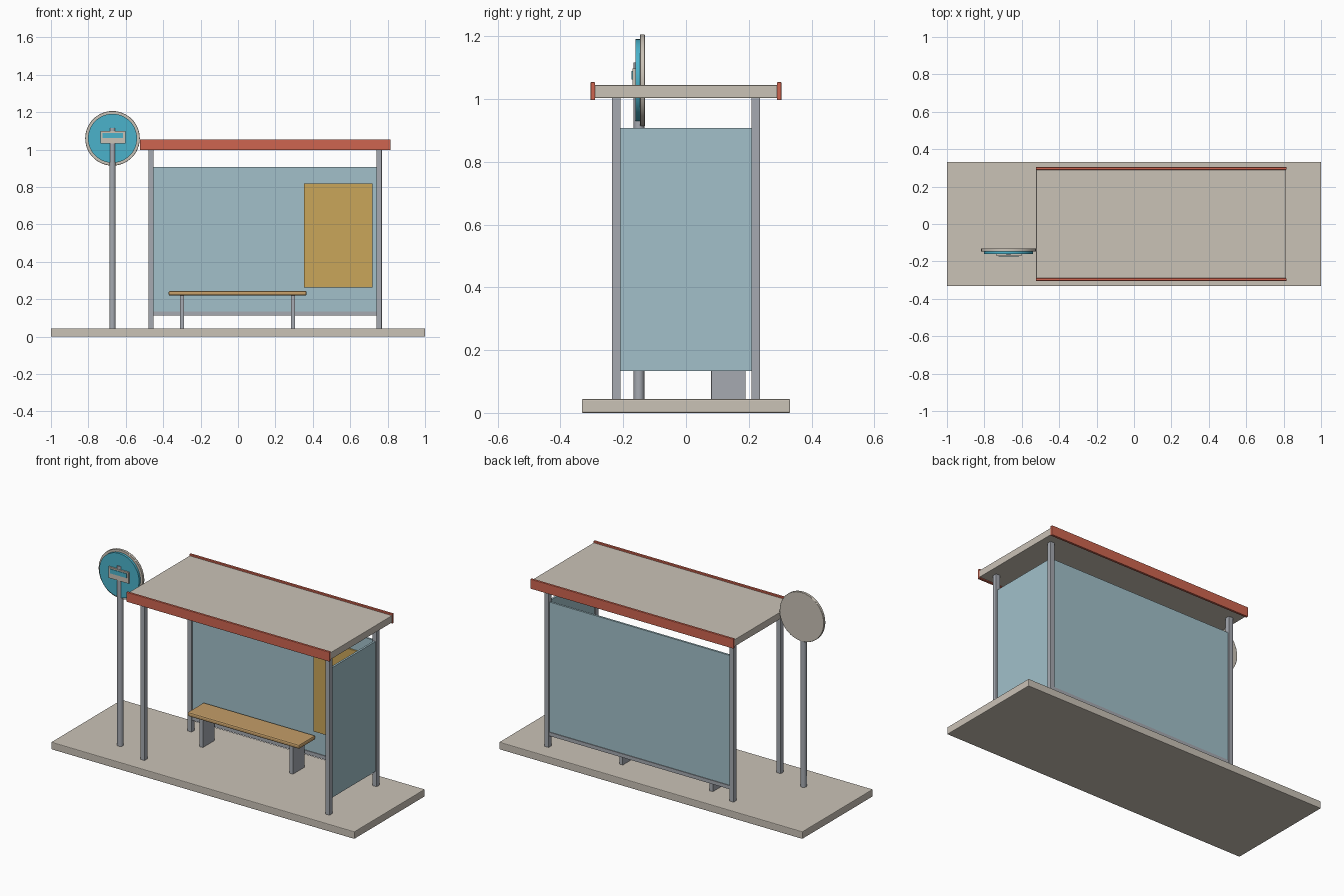
import bpy
import math

cube = bpy.data.objects.get("Cube")
if cube:
    bpy.data.objects.remove(cube, do_unlink=True)


def material(name, colour):
    m = bpy.data.materials.new(name)
    m.use_nodes = True
    m.diffuse_color = (*colour, 1)
    m.node_tree.nodes["Principled BSDF"].inputs["Base Color"].default_value = (*colour, 1)
    return m


CONCRETE = material("warm concrete", (0.59, 0.54, 0.47))
RED = material("red trim", (0.62, 0.13, 0.08))
STEEL = material("grey steel", (0.38, 0.40, 0.44))
GLASS = material("pale blue glass", (0.36, 0.53, 0.59))
OCHRE = material("ochre poster", (0.59, 0.38, 0.10))
WOOD = material("bench wood", (0.55, 0.34, 0.14))
BLUE = material("sign blue", (0.07, 0.45, 0.60))


def finish(name, mat, bevel):
    ob = bpy.context.object
    ob.name = name
    ob.data.materials.append(mat)
    if bevel:
        mod = ob.modifiers.new("Edge", "BEVEL")
        mod.width = bevel
        mod.segments = 2
    return ob


def box(name, x, y, z, mat, bevel=0.0):
    """Box from (min, max) ranges on each axis."""
    bpy.ops.mesh.primitive_cube_add(size=1, location=[sum(r) / 2 for r in (x, y, z)])
    bpy.context.object.scale = [r[1] - r[0] for r in (x, y, z)]
    bpy.ops.object.transform_apply(location=False, rotation=False, scale=True)
    return finish(name, mat, bevel)


def cylinder(name, radius, depth, centre, mat, sides, tilt=0.0, bevel=0.0):
    bpy.ops.mesh.primitive_cylinder_add(vertices=sides, radius=radius, depth=depth,
                                        location=centre, rotation=(tilt, 0, 0))
    bpy.ops.object.shade_smooth_by_angle(angle=math.radians(35))
    return finish(name, mat, bevel)


def around(centre, half):
    return (centre - half, centre + half)


# Ground slab
box("ground_slab", (-1, 1), (-0.332, 0.332), (0, 0.044), CONCRETE, 0.004)

# Shelter posts
LEFT, RIGHT, DEPTH, FLOOR = 0.755, -0.465, 0.222, 0.042
for side, x in (("left", LEFT), ("right", RIGHT)):
    for end, y in (("front", -DEPTH), ("back", DEPTH)):
        box(f"{end}_{side}_post", around(x, 0.014), around(y, 0.014), (FLOOR, 1.004), STEEL, 0.002)

# Roof and its red fascias
ROOF = (-0.523, 0.813)
box("roof", ROOF, (-0.292, 0.292), (1.003, 1.045), CONCRETE, 0.003)
for end, y in (("front", -0.297), ("back", 0.297)):
    box(f"{end}_fascia", (ROOF[0] - 0.002, ROOF[1] + 0.002), around(y, 0.007),
        (0.997, 1.054), RED, 0.002)

# Glass walls and bottom rail
box("back_glass", (RIGHT + 0.01, LEFT - 0.01), around(DEPTH, 0.006), (0.133, 0.908), GLASS)
box("side_glass", around(LEFT, 0.006), (-DEPTH + 0.01, DEPTH - 0.01), (0.133, 0.908), GLASS)
box("back_rail", (RIGHT + 0.01, LEFT - 0.01), around(DEPTH, 0.010), (0.112, 0.134), STEEL)

# Poster on the back wall
box("poster", (0.352, 0.719), (0.206, 0.217), (0.263, 0.818), OCHRE, 0.002)

# Bench
box("bench_seat", (-0.371, 0.367), (0.052, 0.206), (0.219, 0.244), WOOD, 0.008)
for side, x in (("left", 0.295), ("right", -0.299)):
    box(f"{side}_bench_leg", around(x, 0.011), (0.08, 0.19), (FLOOR, 0.222), STEEL, 0.002)

# Stop sign pole and discs
SIGN_X, SIGN_Z = -0.671, 1.06
cylinder("sign_pole", 0.017, 1.074, (SIGN_X, -0.15, 0.579), STEEL, 16)
cylinder("sign_rim", 0.146, 0.016, (SIGN_X, -0.139, SIGN_Z), CONCRETE, 48, math.pi / 2, 0.002)
cylinder("sign_face", 0.131, 0.016, (SIGN_X, -0.153, SIGN_Z), BLUE, 48, math.pi / 2)

# Vehicle symbol on the sign
box("symbol_body", around(SIGN_X + 0.002, 0.067), (-0.170, -0.160), (1.032, 1.098), CONCRETE)
box("symbol_window", around(SIGN_X + 0.002, 0.055), (-0.173, -0.169), (1.063, 1.089), BLUE)
